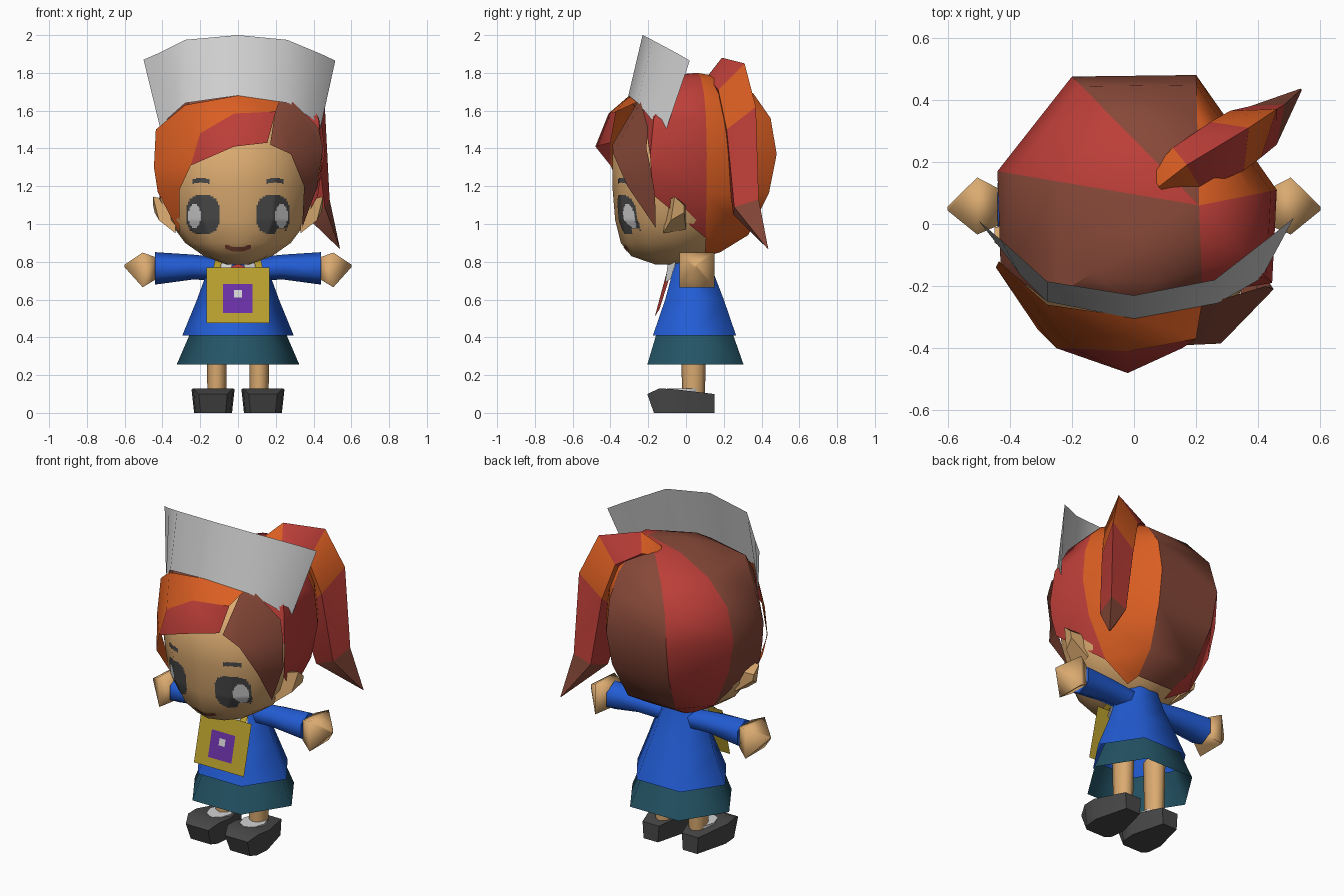
import bpy, bmesh, math
from mathutils import Vector
from mathutils.bvhtree import BVHTree

if "Cube" in bpy.data.objects:
    bpy.data.objects.remove(bpy.data.objects["Cube"])

# Flat palette
PALETTE = {
    "orange hair": (218, 94, 34), "red": (188, 62, 56), "brown": (134, 72, 56),
    "skin": (218, 170, 112), "blue cloth": (34, 92, 212), "teal cloth": (36, 84, 102),
    "dark grey": (72, 72, 72), "white": (212, 212, 212), "yellow": (186, 160, 46),
    "purple": (106, 48, 166)}
MATS = {}
for key, rgb in PALETTE.items():
    m = bpy.data.materials.new(key)
    lin = [((c / 255 + 0.055) / 1.055) ** 2.4 for c in rgb]
    m.diffuse_color = (*lin, 1)
    m.use_nodes = True
    m.node_tree.nodes["Principled BSDF"].inputs["Base Color"].default_value = m.diffuse_color
    MATS[key] = m


def make(name, verts, faces, colours, angle=40):
    """Mesh object; colours is one name or one name per face."""
    if isinstance(colours, str):
        colours = [colours] * len(faces)
    names = list(dict.fromkeys(colours))
    me = bpy.data.meshes.new(name)
    bm = bmesh.new()
    vs = [bm.verts.new(v) for v in verts]
    for f, c in zip(faces, colours):
        bm.faces.new([vs[i] for i in f]).material_index = names.index(c)
    bmesh.ops.recalc_face_normals(bm, faces=bm.faces)
    bm.to_mesh(me)
    bm.free()
    for n in names:
        me.materials.append(MATS[n])
    ob = bpy.data.objects.new(name, me)
    bpy.context.collection.objects.link(ob)
    bpy.ops.object.select_all(action='DESELECT')
    ob.select_set(True)
    bpy.context.view_layer.objects.active = ob
    bpy.ops.object.shade_smooth_by_angle(angle=math.radians(angle))
    return ob


def loft(name, rings, colours, caps=True, angle=62):
    """Skin a list of equal rings; colours may be given per band."""
    n = len(rings[0])
    verts = [p for r in rings for p in r]
    faces, cols = [], []
    for k in range(len(rings) - 1):
        c = colours if isinstance(colours, str) else colours[k]
        for i in range(n):
            j = (i + 1) % n
            faces.append((k * n + i, k * n + j, k * n + n + j, k * n + n + i))
            cols.append(c)
    if caps:
        faces += [tuple(range(n)), tuple(range(len(verts) - n, len(verts)))]
        cols += [cols[0], cols[-1]]
    return make(name, verts, faces, cols, angle)


def oval(z, rx, y0, y1, n, cx=0.0):
    """Horizontal ring; a hexagon points sideways, others point to the front."""
    cy, ry = (y0 + y1) / 2, (y1 - y0) / 2
    turn = 0.5 if n == 6 else 0
    ry /= math.cos(math.pi / n) if turn else 1
    ang = [2 * math.pi * (i + turn) / n for i in range(n)]
    return [(cx + rx * math.sin(a), cy - ry * math.cos(a), z) for a in ang]


def xring(x, cy, cz, ry, rz, n):
    """Ring across the x axis, for arms and hands."""
    return [(x, cy + ry * math.cos(2 * math.pi * (i + 0.5) / n),
             cz + rz * math.sin(2 * math.pi * (i + 0.5) / n)) for i in range(n)]


# Head
head = loft("head", [oval(*r, 12) for r in (
    (0.785, 0.06, -0.16, 0.05), (0.83, 0.18, -0.29, 0.14), (0.90, 0.28, -0.345, 0.21),
    (1.02, 0.37, -0.375, 0.28), (1.20, 0.395, -0.39, 0.28), (1.40, 0.395, -0.39, 0.30),
    (1.54, 0.28, -0.26, 0.28), (1.62, 0.10, -0.10, 0.15))], "skin")

# Facial features: thin plates laid over the face
me = head.data
tree = BVHTree.FromPolygons([v.co for v in me.vertices], [tuple(p.vertices) for p in me.polygons])


def face_plate(name, x0, x1, z0, z1, nx, nz, inside, colour, lift):
    def drop(x, z):
        hit = tree.ray_cast(Vector((x, -2, z)), Vector((0, 1, 0)))[0]
        return (x, hit.y - lift, z)
    verts = [drop(x0 + (x1 - x0) * i / nx, z0 + (z1 - z0) * k / nz)
             for k in range(nz + 1) for i in range(nx + 1)]
    faces = []
    for k in range(nz):
        for i in range(nx):
            u, v = (i + 0.5) / nx * 2 - 1, (k + 0.5) / nz * 2 - 1
            if inside(u, v):
                a = k * (nx + 1) + i
                faces.append((a, a + 1, a + nx + 2, a + nx + 1))
    make(name, verts, faces, colour, 60)


def rounded(u, v):
    return abs(u) ** 2.8 + abs(v) ** 2.8 < 1.03


for s, side in ((-1, "left"), (1, "right")):
    def span(a, b):
        return (min(s * a, s * b), max(s * a, s * b))
    face_plate("eye_" + side, *span(0.097, 0.273), 0.947, 1.153, 22, 24, rounded,
               "dark grey", 0.004)
    face_plate("eye_shine_" + side, *span(0.197, 0.264), 0.98, 1.105, 10, 14,
               lambda u, v: u * u + v * v < 1.0, "white", 0.008)
    face_plate("eyebrow_" + side, *span(0.15, 0.242), 1.212, 1.247, 10, 8,
               lambda u, v: abs(v - 0.2 + 0.5 * abs(u)) < 0.7, "dark grey", 0.004)
    # Ears
    x = (s * 0.33, s * 0.45)
    loft("ear_" + side, [
        [(x[0], -0.12, 0.95), (x[0], 0.0, 0.97), (x[0], 0.0, 1.10), (x[0], -0.10, 1.12)],
        [(x[1] * 0.93, -0.08, 1.02), (x[1] * 0.98, -0.01, 1.06),
         (x[1], -0.01, 1.10), (x[1], -0.06, 1.145)]], "skin", angle=40)
face_plate("mouth", -0.07, 0.07, 0.85, 0.89, 20, 10,
           lambda u, v: abs(v + 0.25 - 1.0 * u * u) < 0.6, "brown", 0.004)

# Back hair: coloured segments running from a knot on the crown to the hem
POLE = Vector((0.21, 0.06, 1.80))
EDGES = [((0.445, -0.19, 1.36), (0.40, -0.14, 1.10)), ((0.46, 0.11, 1.37), (0.13, 0.10, 0.83)),
         ((0.20, 0.48, 1.37), (0.12, 0.18, 0.85)), ((-0.20, 0.475, 1.37), (-0.12, 0.18, 0.85)),
         ((-0.44, 0.17, 1.37), (-0.13, 0.10, 0.83)), ((-0.43, -0.13, 1.37), (-0.40, -0.10, 1.08))]


def arc(a, b, steps, upper):
    """Quarter ellipse from a to b; the upper arc starts flat, the lower one ends flat."""
    out = []
    for k in range(1, steps + 1):
        t = math.pi / 2 * k / steps
        h, v = (math.sin(t), 1 - math.cos(t) ** 0.85) if upper else (
            1 - math.cos(t), math.sin(t) ** 1.35)
        out.append((a[0] + (b[0] - a[0]) * h, a[1] + (b[1] - a[1]) * h, a[2] + (b[2] - a[2]) * v))
    return out


columns = [arc(POLE, e, 4, True) + arc(e, h, 3, False) for e, h in EDGES]
columns += [arc(POLE, r, 4, True) for r in
            ((-0.28, -0.25, 1.60), (0.0, -0.29, 1.64), (0.22, -0.225, 1.59))]
verts, faces, cols, first = [POLE], [], [], []
for c in columns:
    first.append(len(verts))
    verts += c
tints = ["red", "orange hair", "brown", "red", "brown", "brown", "brown", "brown", "red"]
for i, tint in enumerate(tints):
    j = (i + 1) % len(columns)
    a, b = first[i], first[j]
    rows = min(len(columns[i]), len(columns[j])) - (i in (0, 4))
    faces.append((0, a, b))
    faces += [(a + k, a + k + 1, b + k + 1, b + k) for k in range(rows - 1)]
    cols += [tint] * rows
make("back_hair", verts, faces, cols)

# Fringe with a long lock on the left
make("fringe", [
    (-0.435, -0.12, 1.50), (-0.28, -0.26, 1.63), (0.0, -0.30, 1.68), (0.22, -0.25, 1.65),
    (-0.445, -0.14, 1.30), (-0.20, -0.40, 1.48), (-0.02, -0.41, 1.585), (0.20, -0.37, 1.595),
    (-0.25, -0.40, 1.31), (-0.02, -0.48, 1.41), (0.155, -0.40, 1.43),
    (-0.425, -0.13, 1.17), (-0.31, -0.34, 1.18), (-0.31, -0.17, 0.95)],
    [(0, 1, 5, 4), (1, 2, 6, 5), (2, 3, 7, 6), (4, 5, 8), (4, 8, 12, 11), (11, 12, 13),
     (5, 6, 9, 8), (6, 7, 10, 9)], ["orange hair"] * 6 + ["red"] * 2)

# Long lock on the right
make("side_lock", [
    (0.205, -0.255, 1.65), (0.29, -0.24, 1.645), (0.425, -0.20, 1.51), (0.45, -0.21, 1.40),
    (0.35, -0.31, 1.20), (0.34, -0.16, 0.98), (0.28, -0.385, 1.37), (0.17, -0.39, 1.42),
    (0.42, -0.165, 1.20)],
    [(0, 1, 6, 7), (1, 3, 6), (1, 2, 3), (6, 3, 8, 4), (4, 8, 5)], "brown")

# Ponytail: diamond sections (outer point, inner point, half thickness)
side = Vector((0.56, -0.83, 0))
tail = []
for o, i, w in (((0.08, 0.12, 1.79), (0.09, 0.12, 1.72), 0.06),
                ((0.17, 0.19, 1.88), (0.17, 0.17, 1.68), 0.08),
                ((0.37, 0.31, 1.85), (0.23, 0.19, 1.57), 0.095),
                ((0.46, 0.37, 1.62), (0.26, 0.21, 1.38), 0.09),
                ((0.485, 0.385, 1.13), (0.35, 0.25, 1.05), 0.075),
                ((0.54, 0.435, 0.87), (0.535, 0.43, 0.872), 0.004)):
    o, i = Vector(o), Vector(i)
    mid = (o + i) / 2
    tail.append([o, mid + side * w, i, mid - side * w])
loft("ponytail", tail, ["orange hair", "red", "orange hair", "red", "brown"], angle=40)

# Headpiece band
low = [(-0.41, -0.105, 1.50), (-0.37, -0.16, 1.56), (-0.28, -0.25, 1.64), (0, -0.305, 1.68),
       (0.27, -0.255, 1.64), (0.41, -0.175, 1.545), (0.435, -0.105, 1.50)]
top = [(-0.50, 0.01, 1.87), (-0.43, -0.05, 1.90), (-0.28, -0.185, 1.975), (0, -0.23, 2.0),
       (0.26, -0.18, 1.975), (0.44, -0.04, 1.90), (0.515, 0.02, 1.865)]
make("headpiece", low + top, [(i, i + 1, i + 8, i + 7) for i in range(6)], "white")

# Clothes
loft("tunic", [oval(*r, 6) for r in (
    (0.41, 0.295, -0.175, 0.265), (0.60, 0.217, -0.11, 0.20),
    (0.73, 0.17, -0.075, 0.15), (0.83, 0.12, -0.04, 0.13))],
     "blue cloth", caps=False, angle=75)
loft("skirt", [oval(*r, 6) for r in (
    (0.44, 0.245, -0.15, 0.24), (0.255, 0.325, -0.205, 0.305))],
     "teal cloth", caps=False, angle=75)
loft("neck", [oval(z, 0.08, -0.03, 0.11, 8) for z in (0.74, 0.86)], "skin")
make("necktie", [(0, -0.09, 0.79), (0, -0.165, 0.51), (0.05, -0.07, 0.77),
                 (0.06, -0.14, 0.55), (-0.05, -0.07, 0.77), (-0.06, -0.14, 0.55)],
     [(0, 1, 3, 2), (0, 4, 5, 1)], "red")


# Apron bib: sloping plates, one over the other
def bib_plate(name, x0, x1, z0, z1, colour, lift):
    def y(z):
        return -0.11 - (0.77 - z) * 0.25 - lift
    make(name, [(x0, y(z0), z0), (x1, y(z0), z0), (x1, y(z1), z1), (x0, y(z1), z1)],
         [(0, 1, 2, 3)], colour)


bib_plate("bib", -0.168, 0.168, 0.477, 0.77, "yellow", 0)
bib_plate("bib_square", -0.08, 0.077, 0.53, 0.683, "purple", 0.004)
bib_plate("bib_dot", -0.02, 0.02, 0.61, 0.65, "white", 0.008)

for s, side_name in ((-1, "left"), (1, "right")):
    # Collar and bib strap
    make("collar_" + side_name, [(s * 0.025, -0.095, 0.80), (s * 0.10, -0.045, 0.83),
                                 (s * 0.125, -0.08, 0.71), (s * 0.06, -0.11, 0.69)],
         [(0, 1, 2, 3)], "white")
    make("strap_" + side_name, [(s * 0.09, -0.111, 0.77), (s * 0.13, -0.111, 0.77),
                                (s * 0.115, -0.03, 0.84), (s * 0.085, -0.03, 0.84)],
         [(0, 1, 2, 3)], "yellow")
    # Arm
    loft("sleeve_" + side_name, [
        xring(s * 0.06, 0.05, 0.76, 0.07, 0.06, 6),
        xring(s * 0.24, 0.05, 0.772, 0.08, 0.066, 6),
        xring(s * 0.44, 0.055, 0.765, 0.09, 0.086, 6)], "blue cloth", angle=75)
    loft("hand_" + side_name, [
        xring(s * 0.438, 0.055, 0.765, 0.085, 0.085, 4),
        xring(s * 0.505, 0.058, 0.757, 0.13, 0.13, 4),
        xring(s * 0.60, 0.05, 0.778, 0.01, 0.01, 4)], "skin", angle=75)
    # Leg, sock and shoe
    cx = s * 0.112
    loft("leg_" + side_name, [oval(0.10, 0.05, -0.02, 0.10, 8, cx),
                              oval(0.45, 0.055, -0.03, 0.11, 8, cx)], "skin")
    loft("sock_" + side_name, [oval(z, 0.07, -0.10, 0.08, 8, cx) for z in (0.09, 0.129)], "white")
    cx = s * 0.132
    loft("shoe_" + side_name, [
        [(cx - 0.88 * w, max(y, -0.17), 0), (cx + 0.88 * w, max(y, -0.17), 0),
         (cx + w, y, z), (cx - w, y, z)]
        for y, w, z in ((-0.205, 0.075, 0.10), (-0.14, 0.105, 0.13), (-0.05, 0.114, 0.124),
                        (0.15, 0.055, 0.10))], "dark grey", angle=50)
